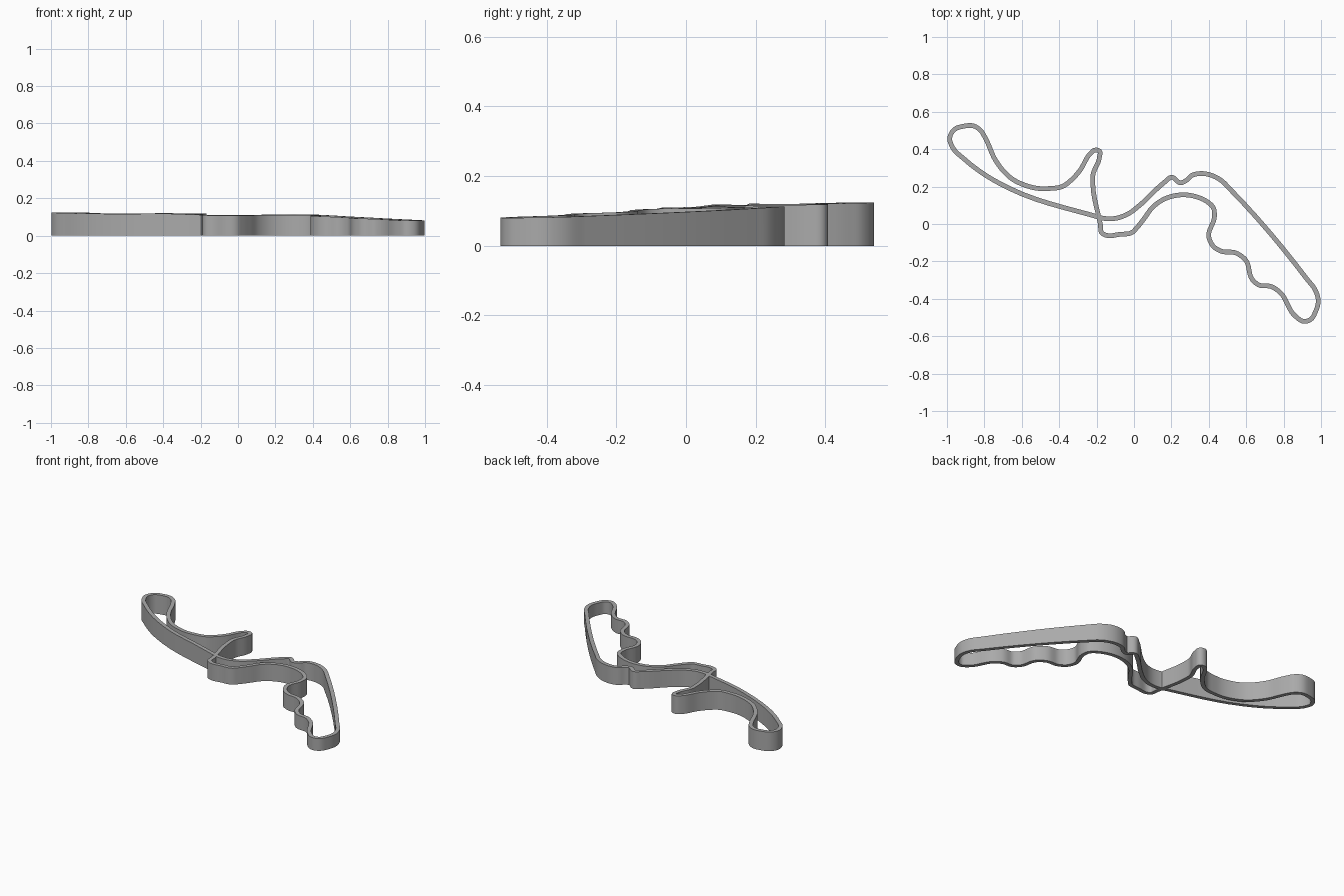
import bpy
import bmesh
from math import radians
from mathutils import Vector
from mathutils.geometry import interpolate_bezier

HALF_WIDTH = 0.0125
STEPS = 6

# Centre line of the circuit, in hundredths, as a closed loop
PATH = [
    (-98.5, 46), (-96, 50.5), (-91, 52.3), (-86, 52.5), (-82, 50), (-79.5, 46), (-74, 34),
    (-69.5, 28), (-65, 24), (-59, 21), (-51, 19), (-45, 19), (-38.5, 20),
    (-33, 24), (-29, 28.5), (-23, 38), (-21, 39.5), (-18.5, 39), (-18.5, 35.5),
    (-22, 26), (-22, 21), (-18, 0), (-17, -5), (-15, -6), (-7.5, -5.5),
    (-1, -4.5), (1.5, -2), (5.5, 3), (10, 9), (15.5, 13), (22, 15.2), (27, 15.6),
    (33.5, 14.5), (39, 12), (42.5, 8.5), (43, 4), (40, -7), (42.5, -12),
    (46.5, -14.5), (54.5, -15.5), (59.5, -19), (63.5, -30), (66.5, -32.5),
    (73.5, -33.5), (77.5, -36), (86.5, -49.5), (90.5, -52), (94.5, -51),
    (97, -47), (98.5, -41), (97, -35.5), (92.5, -29.5), (51, 19), (47, 23),
    (41.5, 26), (36, 27), (31, 26), (27.5, 23), (25, 22), (20, 25),
    (16.5, 22.5), (3, 10), (-3, 5.5), (-10, 3), (-16, 3), (-23.5, 5),
    (-66.5, 19), (-80, 26.5), (-90.5, 34.5), (-97, 41),
]

# Road height in thousandths, at even steps of 0.2 from x = -1 to x = 1
HEIGHTS = [115, 113, 113, 117, 111, 108, 108, 108, 100, 94, 89]


def road_height(p):
    t = min(max((p.x + 1) / 0.2, 0), 9.999)
    i = int(t)
    base = HEIGHTS[i] + (HEIGHTS[i + 1] - HEIGHTS[i]) * (t - i)
    return base / 1000 + 0.02 * p.y


def smooth_loop(points):
    """Closed smooth curve that passes through every point."""
    n = len(points)
    tangents = []
    for i, p in enumerate(points):
        a, b = p - points[i - 1], points[(i + 1) % n] - p
        # the shorter neighbour dominates, so long straights stay straight
        tangents.append((a / a.length_squared + b / b.length_squared).normalized())
    result = []
    for i, p in enumerate(points):
        j = (i + 1) % n
        q = points[j]
        reach = (q - p).length / 3
        span = interpolate_bezier(p, p + tangents[i] * reach,
                                  q - tangents[j] * reach, q, STEPS + 1)
        result += [v.to_3d() for v in span[:-1]]
    return result


# One plain grey for the whole circuit
grey = bpy.data.materials.new("plain grey")
grey.use_nodes = True
colour = (0.4, 0.4, 0.4, 1)
grey.diffuse_color = colour
grey.node_tree.nodes["Principled BSDF"].inputs["Base Color"].default_value = colour

cube = bpy.data.objects.get("Cube")
if cube:
    bpy.data.objects.remove(cube, do_unlink=True)

# Ribbon wall: a rectangular section swept round the loop, flat at the ground
line = smooth_loop([Vector((x / 100, y / 100, 0)) for x, y in PATH])
bm = bmesh.new()
rings = []
for i, p in enumerate(line):
    along = (line[(i + 1) % len(line)] - line[i - 1]).normalized()
    side = Vector((-along.y, along.x, 0)) * HALF_WIDTH
    top = Vector((0, 0, road_height(p)))
    rings.append([bm.verts.new(v) for v in
                  (p - side, p + side, p + side + top, p - side + top)])
for i, ring in enumerate(rings):
    before = rings[i - 1]
    for k in range(4):
        m = (k + 1) % 4
        bm.faces.new((before[k], before[m], ring[m], ring[k]))
bmesh.ops.recalc_face_normals(bm, faces=bm.faces)

mesh = bpy.data.meshes.new("circuit_wall")
bm.to_mesh(mesh)
bm.free()
mesh.materials.append(grey)
wall = bpy.data.objects.new("circuit_wall", mesh)
bpy.context.collection.objects.link(wall)

# Soft walls with crisp rims
bpy.ops.object.select_all(action='DESELECT')
wall.select_set(True)
bpy.context.view_layer.objects.active = wall
bpy.ops.object.shade_smooth_by_angle(angle=radians(35))
